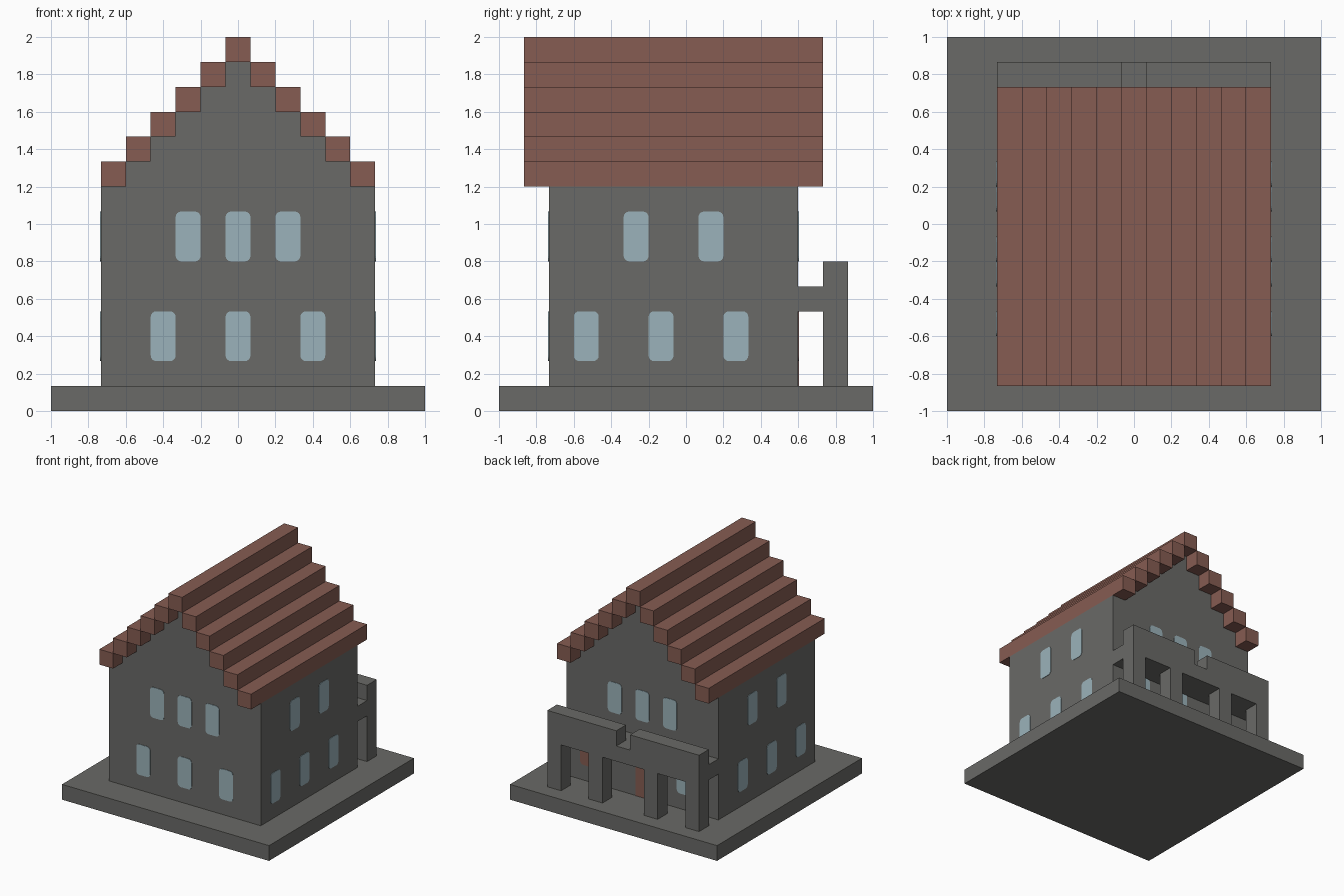
import bpy, bmesh, math
from mathutils import Matrix, Vector

cube = bpy.data.objects.get("Cube")
if cube:
    bpy.data.objects.remove(cube, do_unlink=True)

U = 2 / 15  # grid unit of the blocky design


def material(name, rgb):
    m = bpy.data.materials.new(name)
    m.use_nodes = True
    m.diffuse_color = (*rgb, 1)
    m.node_tree.nodes["Principled BSDF"].inputs["Base Color"].default_value = (*rgb, 1)
    return m


STONE = material("grey stone", (0.144, 0.144, 0.136))
TILE = material("brick red", (0.238, 0.107, 0.084))
GLASS = material("pale blue glass", (0.33, 0.45, 0.495))


def finish(bm, name, mat):
    bmesh.ops.recalc_face_normals(bm, faces=bm.faces)
    mesh = bpy.data.meshes.new(name)
    bm.to_mesh(mesh)
    bm.free()
    mesh.materials.append(mat)
    obj = bpy.data.objects.new(name, mesh)
    bpy.context.collection.objects.link(obj)
    return obj


def extrude_profile(name, points, depth, mat, matrix):
    """Extrude a 2D outline along its local z, then place it with a matrix."""
    bm = bmesh.new()
    face = bm.faces.new([bm.verts.new((a, b, 0)) for a, b in points])
    moved = bmesh.ops.extrude_face_region(bm, geom=[face])["geom"]
    bmesh.ops.translate(bm, vec=(0, 0, depth),
                        verts=[v for v in moved if isinstance(v, bmesh.types.BMVert)])
    bm.transform(matrix)
    return finish(bm, name, mat)


def box(name, x, y, z, mat):
    """Box from ranges given in grid units."""
    bm = bmesh.new()
    bmesh.ops.create_cube(bm, size=1)
    for v in bm.verts:
        v.co = Vector([(r[0] if c < 0 else r[1]) * U for c, r in zip(v.co, (x, y, z))])
    return finish(bm, name, mat)


# Direction each wall faces, and how far it stands from the centre
WALLS = {"front": (0, 5.5), "right": (90, 5.5), "back": (180, 4.5), "left": (270, 5.5)}


def wall_plate(name, wall, across, bottom, height, mat, radius=0.03):
    """Thin plate on a wall; across is measured along x or y in grid units."""
    angle, dist = WALLS[wall]
    if wall in ("back", "left"):
        across = -across
    hw, hh = U / 2, height * U / 2
    points = []
    for i, (sx, sy) in enumerate(((1, 1), (-1, 1), (-1, -1), (1, -1))):
        for k in range(5 if radius else 1):
            t = math.radians(90 * i + 22.5 * k)
            points.append((sx * (hw - radius) + radius * math.cos(t),
                           sy * (hh - radius) + radius * math.sin(t)))
    place = (Matrix.Rotation(math.radians(angle), 4, "Z")
             @ Matrix.Translation((across * U, -dist * U + 0.001, bottom * U + hh))
             @ Matrix.Rotation(math.pi / 2, 4, "X"))
    extrude_profile(name, points, 0.005, mat, place)


# Ground slab
box("base", (-7.5, 7.5), (-7.5, 7.5), (0, 1), STONE)

# House body with stepped gables
right_half = [(5.5, 1), (5.5, 9)]
for i in range(5):
    right_half += [(4.5 - i, 9 + i), (4.5 - i, 10 + i)]
right_half += [(0.5, 14)]
right_half = list(dict.fromkeys(right_half))
outline = right_half + [(-a, b) for a, b in reversed(right_half)]
extrude_profile("house_walls", [(a * U, b * U) for a, b in outline], 10 * U, STONE,
                Matrix.Translation((0, 4.5 * U, 0)) @ Matrix.Rotation(math.pi / 2, 4, "X"))

# Roof beams climbing to the ridge
for i in range(5):
    for side, label in ((1, "left"), (-1, "right")):
        xs = sorted((side * (4.5 - i), side * (5.5 - i)))
        box(f"roof_beam_{label}_{i + 1}", xs, (-6.5, 5.5), (9 + i, 10 + i), TILE)
box("roof_ridge", (-0.5, 0.5), (-6.5, 5.5), (14, 15), TILE)

# Windows
LOWER, UPPER = 2, 6
rows = [("front", LOWER, (-3, 0, 3)), ("front", UPPER, (-2, 0, 2)),
        ("back", LOWER, (-3, 3)), ("back", UPPER, (-2, 0, 2)),
        ("right", LOWER, (-4, -1, 2)), ("right", UPPER, (-2, 1)),
        ("left", LOWER, (-4, -1, 2)), ("left", UPPER, (-2, 1))]
for wall, bottom, spots in rows:
    level = "lower" if bottom == LOWER else "upper"
    for n, spot in enumerate(spots):
        wall_plate(f"window_{wall}_{level}_{n + 1}", wall, spot, bottom, 2, GLASS)

# Back door, its transom and a wall panel
wall_plate("back_door", "back", 0, 1, 2, TILE, 0)
wall_plate("door_transom", "back", 0, 3, 1, GLASS, 0)
wall_plate("wall_panel", "back", 4, 2, 2, TILE)

# Back porch: pillars, balcony floor and parapet with a gap in the middle
for n, x in enumerate((-5.5, -2.5, 1.5, 4.5)):
    box(f"porch_pillar_{n + 1}", (x, x + 1), (5.5, 6.5), (1, 4), STONE)
box("balcony_floor", (-5.5, 5.5), (4.5, 6.5), (4, 5), STONE)
box("parapet_left", (0.5, 5.5), (5.5, 6.5), (5, 6), STONE)
box("parapet_right", (-5.5, -0.5), (5.5, 6.5), (5, 6), STONE)
